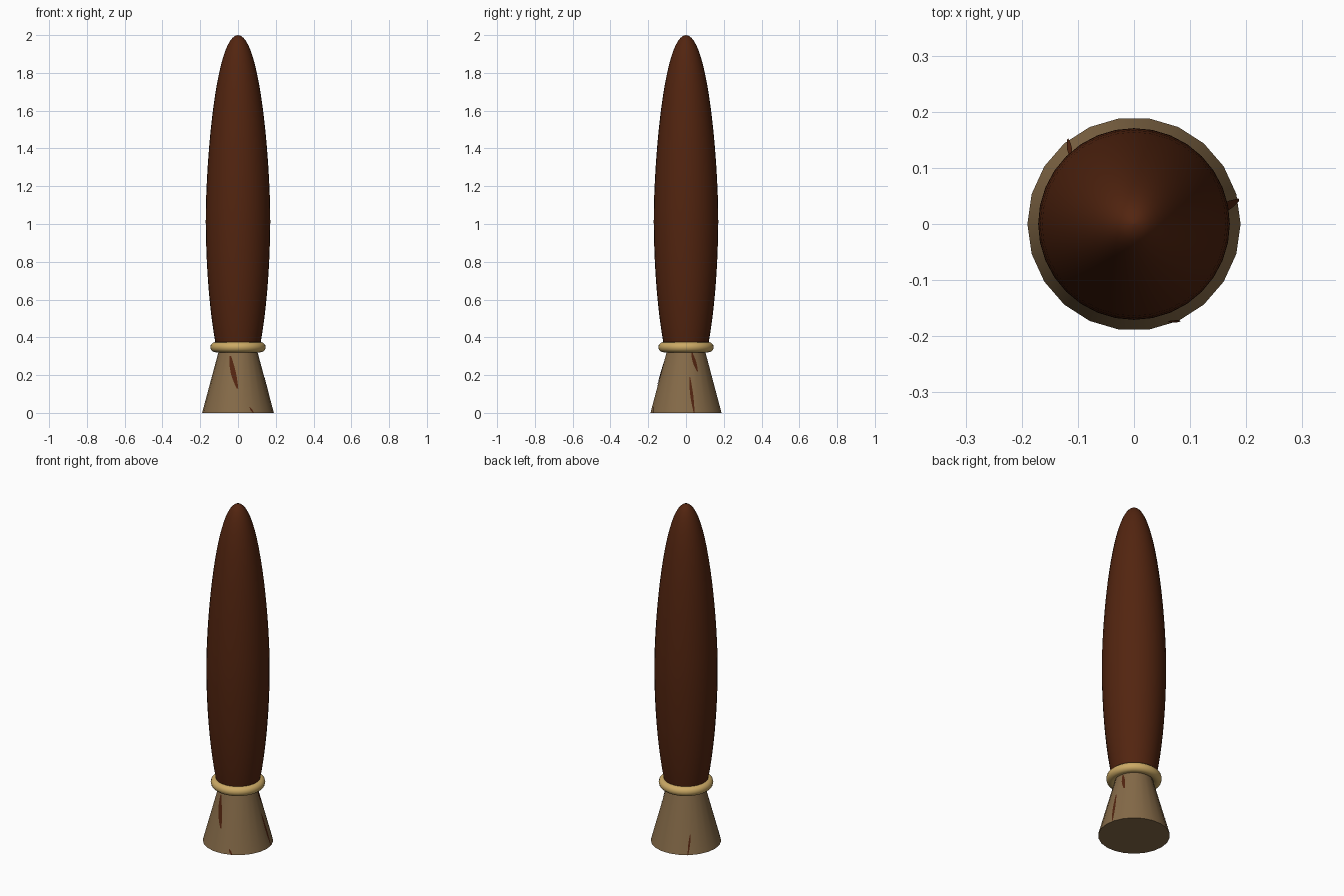
import bpy, math
from math import sin, cos, radians, sqrt

if "Cube" in bpy.data.objects:
    bpy.data.objects.remove(bpy.data.objects["Cube"])


def material(name, rgb):
    m = bpy.data.materials.new(name)
    m.diffuse_color = (*rgb, 1)
    m.use_nodes = True
    m.node_tree.nodes["Principled BSDF"].inputs["Base Color"].default_value = m.diffuse_color
    return m


BROWN = material("dark_brown", (0.085, 0.018, 0.005))
TAN = material("tan", (0.235, 0.145, 0.065))
GOLD = material("gold", (0.60, 0.40, 0.13))


def make(name, verts, faces, mat, angle=40):
    me = bpy.data.meshes.new(name)
    me.from_pydata(verts, [], faces)
    me.materials.append(mat)
    ob = bpy.data.objects.new(name, me)
    bpy.context.collection.objects.link(ob)
    bpy.ops.object.select_all(action='DESELECT')
    ob.select_set(True)
    bpy.context.view_layer.objects.active = ob
    bpy.ops.object.shade_smooth_by_angle(angle=radians(angle))
    return ob


def lathe(name, profile, n, mat):
    """Closed solid of revolution from (radius, z) points, bottom to top."""
    verts = [(r * cos(2 * math.pi * i / n), r * sin(2 * math.pi * i / n), z)
             for r, z in profile for i in range(n)]
    faces = [(k * n + i, k * n + (i + 1) % n, (k + 1) * n + (i + 1) % n, (k + 1) * n + i)
             for k in range(len(profile) - 1) for i in range(n)]
    last = (len(profile) - 1) * n
    faces += [tuple(reversed(range(n))), tuple(range(last, last + n))]
    return make(name, verts, faces, mat)


# Spindle-shaped body
prof = []
for i in range(29):
    a = radians(-46 + 135.5 * i / 28)
    r = 0.171 * cos(a)
    if a > 0:
        r *= 1 - 0.05 * sin(2 * a)
    prof.append((r, 1.05 + 0.95 * sin(a)))
lathe("body", prof, 32, BROWN)

# Flared base
lathe("base", [(0.19, 0), (0.10, 0.335)], 22, TAN)

# Gold collar
bpy.ops.mesh.primitive_torus_add(major_radius=0.12, minor_radius=0.027, major_segments=40,
                                 minor_segments=12, location=(0, 0, 0.348))
ring = bpy.context.object
ring.name = "collar"
ring.data.materials.append(GOLD)
bpy.ops.object.shade_smooth()


# Thin brown streaks lying on the base: (angle, z) from upper to lower end, width
def streak(name, a0, z0, a1, z1, width):
    verts, faces, steps = [], [], 6
    for i in range(steps + 1):
        t = i / steps
        z = z0 + (z1 - z0) * t
        r = 0.19 - 0.09 * z / 0.335
        half = width / 2 * (0.3 + 0.7 * sin(math.pi * t)) / r
        a = radians(a0 + (a1 - a0) * t)
        for s in (-1, 1):
            verts.append(((r + 0.002) * cos(a + s * half), (r + 0.002) * sin(a + s * half), z))
    for i in range(steps):
        k = 2 * i
        faces.append((k, k + 2, k + 3, k + 1))
    make(name, verts, faces, BROWN)


streak("streak_front", -111, 0.30, -91, 0.13, 0.028)
streak("streak_front_low", -70, 0.03, -65, 0.0, 0.012)
streak("streak_right_high", 17, 0.32, 27, 0.22, 0.02)
streak("streak_right_low", 8, 0.19, 13, 0.0, 0.016)
streak("streak_back", 133, 0.11, 128, 0.0, 0.01)
